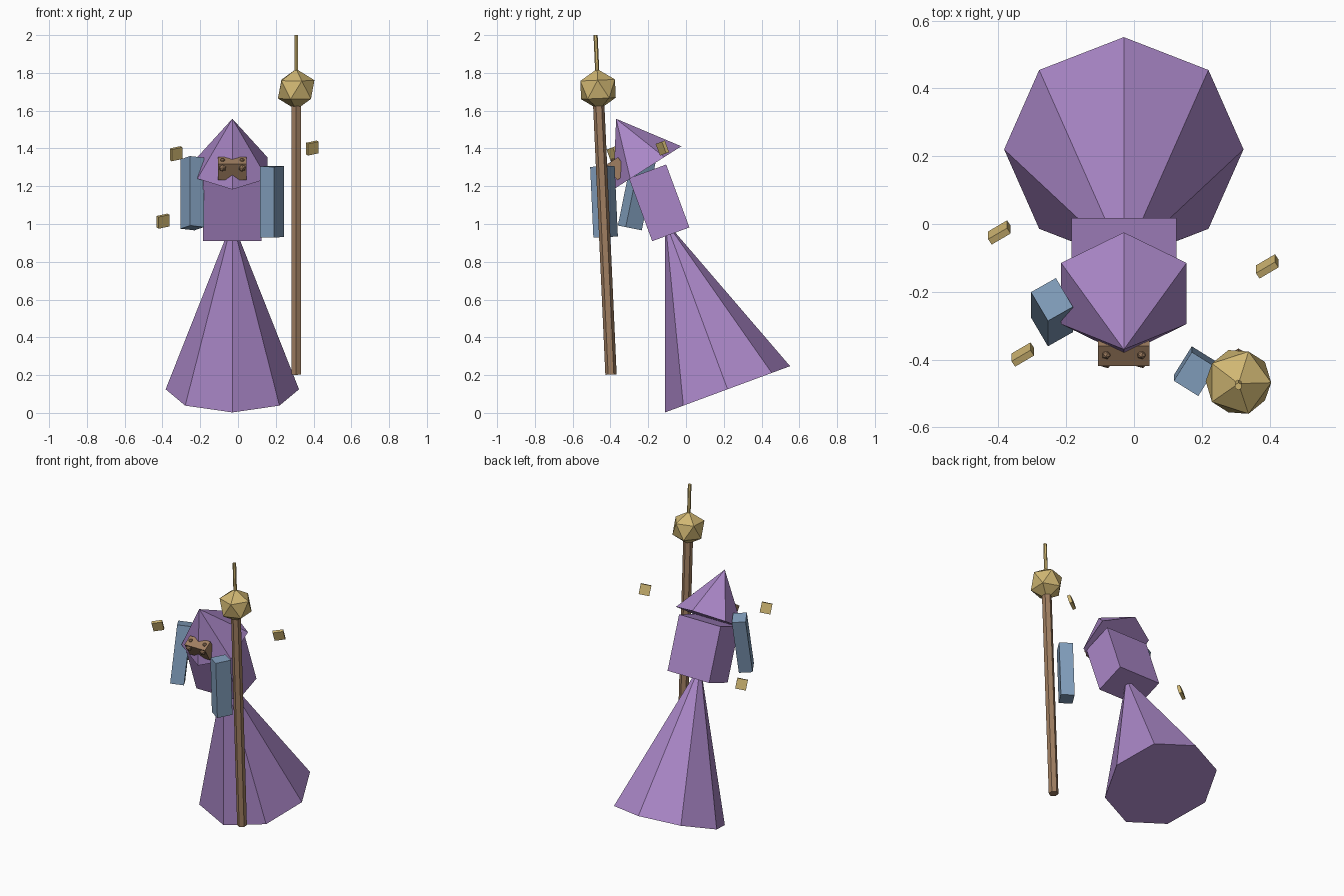
import bpy
import bmesh
from math import radians, tan, cos
from mathutils import Matrix, Vector

default = bpy.data.objects.get("Cube")
if default:
    bpy.data.objects.remove(default, do_unlink=True)


def material(name, rgb):
    mat = bpy.data.materials.new(name)
    mat.use_nodes = True
    colour = (*rgb, 1)
    mat.diffuse_color = colour
    mat.node_tree.nodes["Principled BSDF"].inputs["Base Color"].default_value = colour
    return mat


purple = material("purple_cloth", (0.40, 0.24, 0.57))
blue = material("blue_sleeve", (0.22, 0.34, 0.50))
gold = material("gold", (0.63, 0.47, 0.17))
brown = material("brown_wood", (0.35, 0.21, 0.12))


def add(name, bm, mat, centre, tilt=0, spin=0):
    """Spin about z, lean forward about x, then move into place."""
    mesh = bpy.data.meshes.new(name)
    bm.to_mesh(mesh)
    bm.free()
    mesh.materials.append(mat)
    obj = bpy.data.objects.new(name, mesh)
    bpy.context.collection.objects.link(obj)
    obj.matrix_world = (Matrix.Translation(centre)
                        @ Matrix.Rotation(radians(tilt), 4, 'X')
                        @ Matrix.Rotation(radians(spin), 4, 'Z'))
    return obj


def box(name, size, mat, centre, tilt=0, spin=0):
    bm = bmesh.new()
    bmesh.ops.create_cube(bm, size=1)
    bmesh.ops.scale(bm, vec=size, verts=bm.verts)
    return add(name, bm, mat, centre, tilt, spin)


def cone(name, sides, r1, r2, height, mat, base, tilt=0):
    """Cone or rod whose base centre sits at the given point."""
    bm = bmesh.new()
    bmesh.ops.create_cone(bm, cap_ends=True, segments=sides,
                          radius1=r1, radius2=r2, depth=height)
    bmesh.ops.translate(bm, vec=(0, 0, height / 2), verts=bm.verts)
    bmesh.ops.remove_doubles(bm, verts=bm.verts, dist=0.0001)
    return add(name, bm, mat, base, tilt)


def ball(name, radius, mat, centre, tilt=0):
    bm = bmesh.new()
    bmesh.ops.create_icosphere(bm, subdivisions=1, radius=radius)
    return add(name, bm, mat, centre, tilt)


# Leaning body: flared robe, torso and pointed hood
MID = -0.03
BODY_LEAN = 20.3
HOOD_LEAN = 32.4
cone("robe", 8, 0.353, 0, 0.951, purple, (MID, 0.22, 0.125), BODY_LEAN)
box("torso", (0.31, 0.21, 0.355), purple, (MID, -0.142, 1.112), BODY_LEAN)
cone("hood", 6, 0.2136, 0, 0.308, purple, (MID, -0.205, 1.297), HOOD_LEAN)

# Face block with small beads on its front and top
box("face", (0.152, 0.07, 0.10), brown, (MID, -0.362, 1.293), HOOD_LEAN)
for side, offset in (("right", -0.052), ("left", 0.052)):
    ball(side + "_eye", 0.02, brown, (MID + offset, -0.406, 1.296), HOOD_LEAN)
    ball(side + "_brow", 0.014, brown, (MID + offset, -0.385, 1.336), HOOD_LEAN)

# Sleeves
ARM = (0.085, 0.10, 0.375)
box("right_arm", ARM, blue, (-0.242, -0.26, 1.163), -11.5, 30)
box("left_arm", ARM, blue, (0.18, -0.434, 1.118), 2.6, -32)

# Staff with its orb and spike along one slightly leaning axis
STAFF_LEAN = 2.6


def on_staff(z):
    return Vector((0.308, -0.397 - (z - 0.2) * tan(radians(STAFF_LEAN)), z))


def rod(name, radius, z0, z1, mat):
    cone(name, 6, radius, radius, (z1 - z0) / cos(radians(STAFF_LEAN)),
         mat, on_staff(z0), STAFF_LEAN)


rod("staff", 0.03, 0.203, 1.66, brown)
ball("staff_orb", 0.108, gold, on_staff(1.713), STAFF_LEAN)
rod("staff_spike", 0.011, 1.72, 2.0, gold)

# Floating square charms
charms = ((-0.328, -0.385, 1.372), (-0.397, -0.025, 1.015), (0.393, -0.125, 1.402))
for i, spot in enumerate(charms):
    box(f"charm_{i + 1}", (0.066, 0.02, 0.066), gold, spot, BODY_LEAN, 32)
